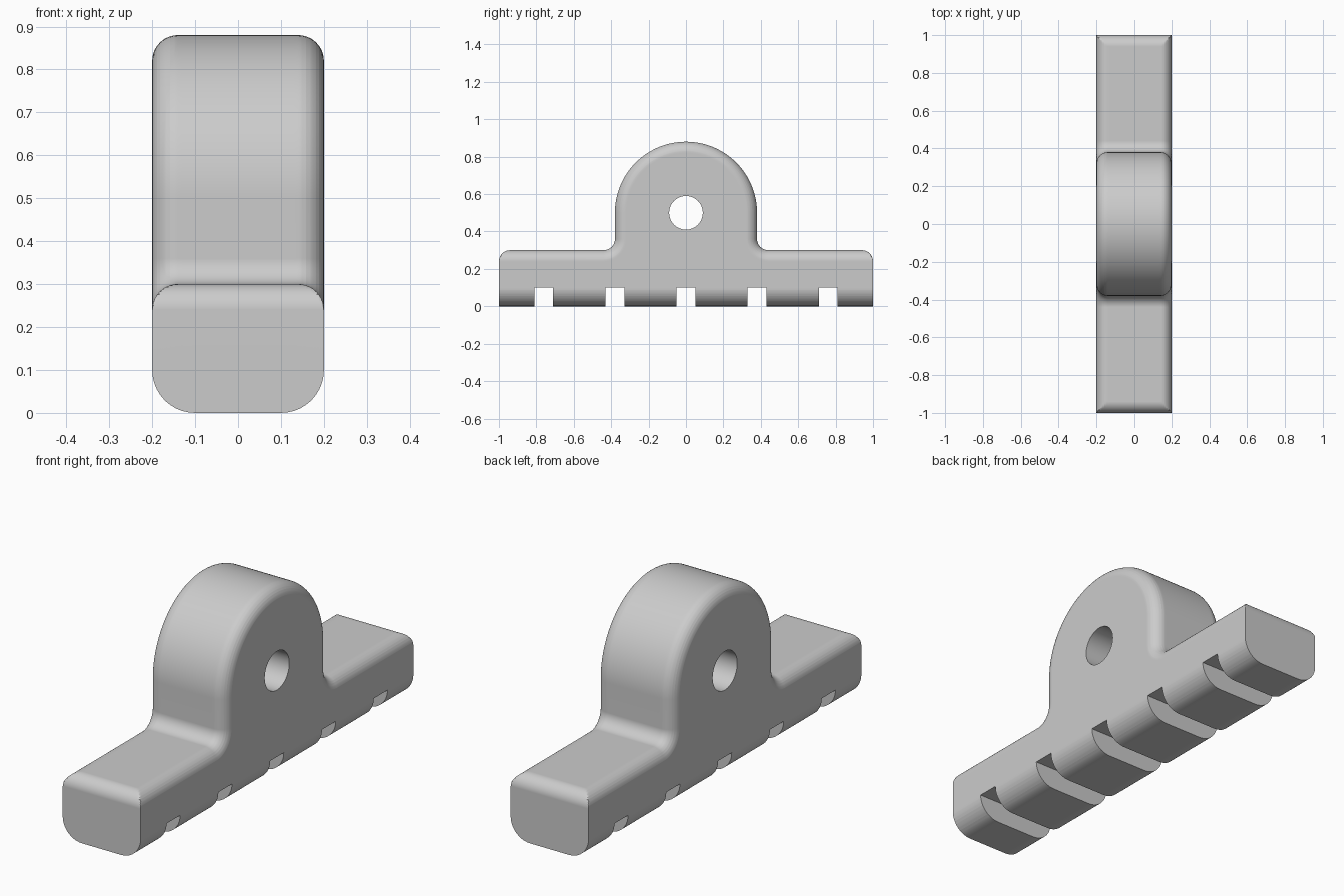
import bpy, bmesh
from math import sin, cos, pi, sqrt
from mathutils import Matrix

HALF_W, BAR_TOP, TOWER_R, HUB_Z = 0.2, 0.3, 0.38, 0.5
TOP_R, BOTTOM_R, HOLE_R = 0.06, 0.1, 0.09
SLOT, SLOT_STEP, STEPS = 0.1, 0.38, 10

old = bpy.data.objects.get("Cube")
if old:
    bpy.data.objects.remove(old, do_unlink=True)

grey = bpy.data.materials.new("plain grey")
grey.use_nodes = True
colour = (0.6, 0.6, 0.6, 1)
grey.diffuse_color = colour
grey.node_tree.nodes["Principled BSDF"].inputs["Base Color"].default_value = colour


def make_object(name, bm):
    bmesh.ops.recalc_face_normals(bm, faces=bm.faces)
    mesh = bpy.data.meshes.new(name)
    bm.to_mesh(mesh)
    bm.free()
    mesh.materials.append(grey)
    obj = bpy.data.objects.new(name, mesh)
    bpy.context.collection.objects.link(obj)
    return obj


def edge_drop(x, r):
    """How far a rounded edge of radius r has receded at width x."""
    t = max(0, abs(x) - (HALF_W - r))
    return r - sqrt(max(0, r * r - t * t))


def outline(x):
    """Side outline of the block at width x, as (y, z) points."""
    d, low = edge_drop(x, TOP_R), edge_drop(x, BOTTOM_R)
    quarter = [i * pi / 2 / STEPS for i in range(STEPS + 1)]
    inner = TOWER_R + TOP_R
    half = [(1, low)]
    # rounded bar end, then the inside fillet, then half of the round top
    half += [(1 - TOP_R + TOP_R * cos(a),
              min(BAR_TOP - TOP_R + TOP_R * sin(a), BAR_TOP - d)) for a in quarter]
    half += [(inner - (TOP_R + d) * sin(a),
              BAR_TOP + TOP_R - (TOP_R + d) * cos(a)) for a in quarter]
    fine = [i * pi / 2 / (3 * STEPS) for i in range(3 * STEPS + 1)]
    half += [((TOWER_R - d) * cos(a), HUB_Z + (TOWER_R - d) * sin(a)) for a in fine]
    half[-1] = (0, half[-1][1])
    return half + [(-y, z) for y, z in reversed(half[:-1])]


# Block: outlines lofted across the width
stations = {round(HALF_W - r + r * sin(i * pi / 2 / STEPS), 5)
            for r in (TOP_R, BOTTOM_R) for i in range(STEPS + 1)}
stations = sorted(stations | {-s for s in stations})
bm = bmesh.new()
rings = [[bm.verts.new((x, y, z)) for y, z in outline(x)] for x in stations]
for a, b in zip(rings, rings[1:]):
    for i in range(len(a)):
        j = (i + 1) % len(a)
        bm.faces.new((a[i], a[j], b[j], b[i]))
bm.faces.new(rings[0])
bm.faces.new(rings[-1])
block = make_object("mounting_block", bm)

# Cutters: the cross hole and five slots under the bar
bm = bmesh.new()
bmesh.ops.create_cone(bm, cap_ends=True, segments=48, radius1=HOLE_R, radius2=HOLE_R,
                      depth=1, matrix=Matrix.Translation((0, 0, HUB_Z))
                      @ Matrix.Rotation(pi / 2, 4, "Y"))
for n in range(-2, 3):
    bmesh.ops.create_cube(bm, size=1, matrix=Matrix.Translation((0, n * SLOT_STEP, 0))
                          @ Matrix.Diagonal((1, SLOT, 2 * SLOT, 1)))
cutter = make_object("hole_and_slot_cutter", bm)
cutter.hide_render = True

cut = block.modifiers.new("cut", "BOOLEAN")
cut.operation = "DIFFERENCE"
cut.solver = "EXACT"
cut.object = cutter

bpy.context.view_layer.objects.active = block
block.select_set(True)
bpy.ops.object.modifier_apply(modifier="cut")
bpy.data.objects.remove(cutter, do_unlink=True)

# Smooth rounds with crisp corners
bpy.ops.object.shade_smooth_by_angle(angle=pi / 6)
weighted = block.modifiers.new("weighted normals", "WEIGHTED_NORMAL")
weighted.keep_sharp = True
